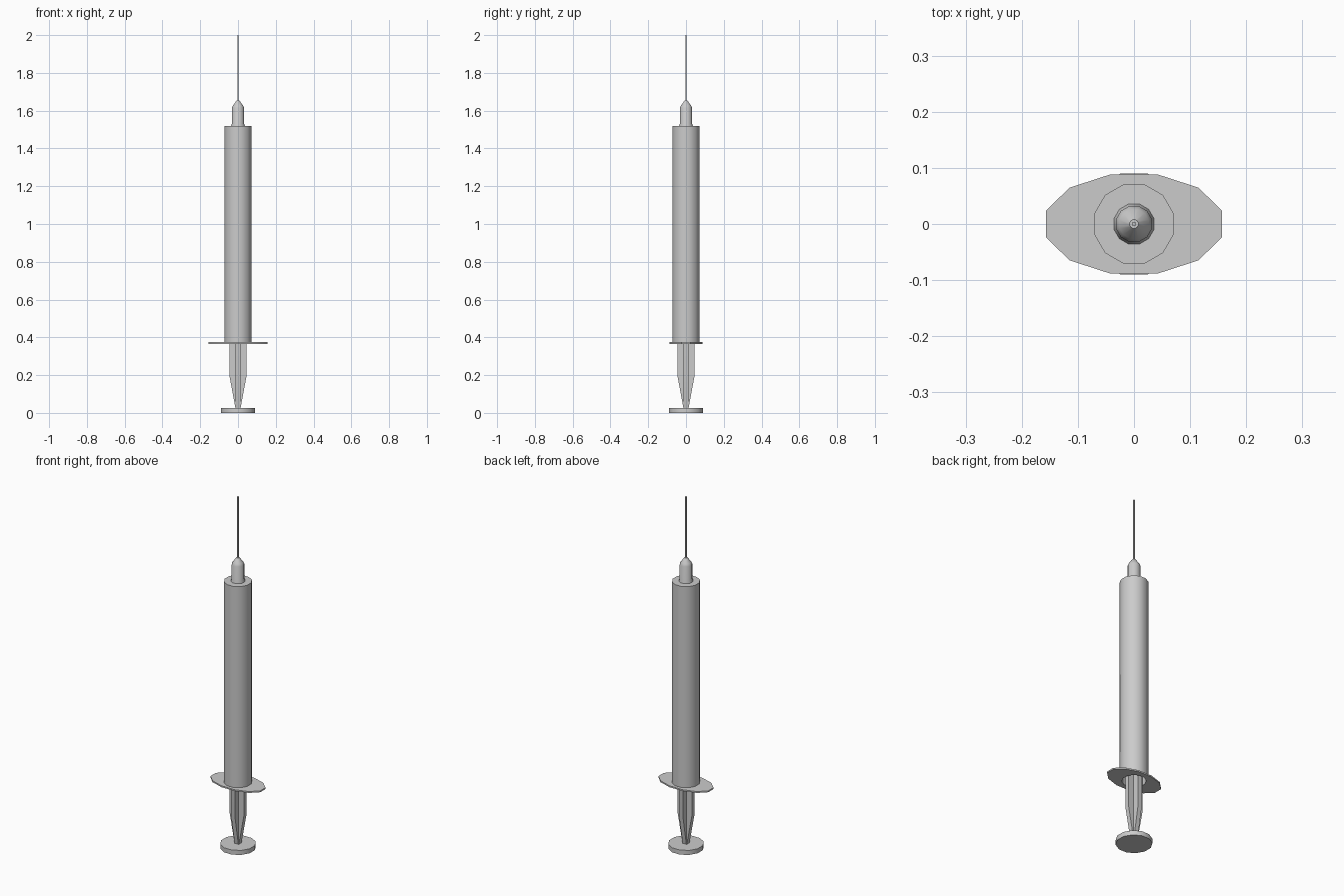
import bpy, bmesh, math

if "Cube" in bpy.data.objects:
    bpy.data.objects.remove(bpy.data.objects["Cube"])

SIDES = 12


def finish(name, bm):
    bmesh.ops.recalc_face_normals(bm, faces=bm.faces[:])
    me = bpy.data.meshes.new(name)
    bm.to_mesh(me)
    bm.free()
    ob = bpy.data.objects.new(name, me)
    bpy.context.collection.objects.link(ob)
    bpy.ops.object.select_all(action='DESELECT')
    ob.select_set(True)
    bpy.context.view_layer.objects.active = ob
    bpy.ops.object.shade_smooth_by_angle(angle=math.radians(35))
    return ob


def lathe(name, profile, closed=False):
    """Stack of 12-sided rings (rx, ry, z); capped at both ends or closed as a loop."""
    bm = bmesh.new()
    rings = []
    for rx, ry, z in profile:
        angles = [2 * math.pi * (i + 0.5) / SIDES for i in range(SIDES)]
        rings.append([bm.verts.new((rx * math.cos(a), ry * math.sin(a), z)) for a in angles])
    pairs = list(zip(rings, rings[1:]))
    if closed:
        pairs.append((rings[-1], rings[0]))
    else:
        bm.faces.new(rings[0])
        bm.faces.new(rings[-1])
    for lo, hi in pairs:
        for i in range(SIDES):
            j = (i + 1) % SIDES
            bm.faces.new((lo[i], lo[j], hi[j], hi[i]))
    return finish(name, bm)


def round_part(name, profile, closed=False):
    return lathe(name, [(r, r, z) for r, z in profile], closed)


# Thumb rest
round_part("thumb_rest", [(0.093, 0), (0.093, 0.026)])

# Plunger rod: plus-shaped section, fins taper towards the thumb rest
bm = bmesh.new()
t = 0.012
rings = []
for z, w in ((0.02, 0.0125), (0.2, 0.046), (1.40, 0.046)):
    ring = []
    for k in range(4):
        c, s = round(math.cos(k * math.pi / 2)), round(math.sin(k * math.pi / 2))
        for x, y in ((w, -t), (w, t), (t, t)):
            ring.append(bm.verts.new((x * c - y * s, x * s + y * c, z)))
    rings.append(ring)
for lo, hi in zip(rings, rings[1:]):
    for i in range(12):
        j = (i + 1) % 12
        bm.faces.new((lo[i], lo[j], hi[j], hi[i]))
bm.faces.new(rings[0])
bm.faces.new(rings[-1])
finish("plunger_rod", bm)

# Stopper at the inner end of the plunger
round_part("plunger_stopper", [(0.06, 1.40), (0.06, 1.47), (0.02, 1.49)])

# Hollow barrel, open at the bottom
round_part("barrel", [(0.062, 0.366), (0.073, 0.366), (0.073, 1.52), (0.02, 1.52),
                      (0.02, 1.50), (0.062, 1.50)], closed=True)

# Oval finger flange with a hole for the plunger
lathe("finger_flange", [(0.062, 0.062, 0.366), (0.1625, 0.0915, 0.366),
                        (0.1625, 0.0915, 0.374), (0.062, 0.062, 0.374)], closed=True)

# Needle hub with flared base and conical tip
round_part("needle_hub", [(0.037, 1.515), (0.037, 1.522), (0.033, 1.532), (0.033, 1.615),
                          (0.027, 1.628), (0.008, 1.653)])

# Needle
round_part("needle", [(0.004, 1.64), (0.004, 2.0)])
